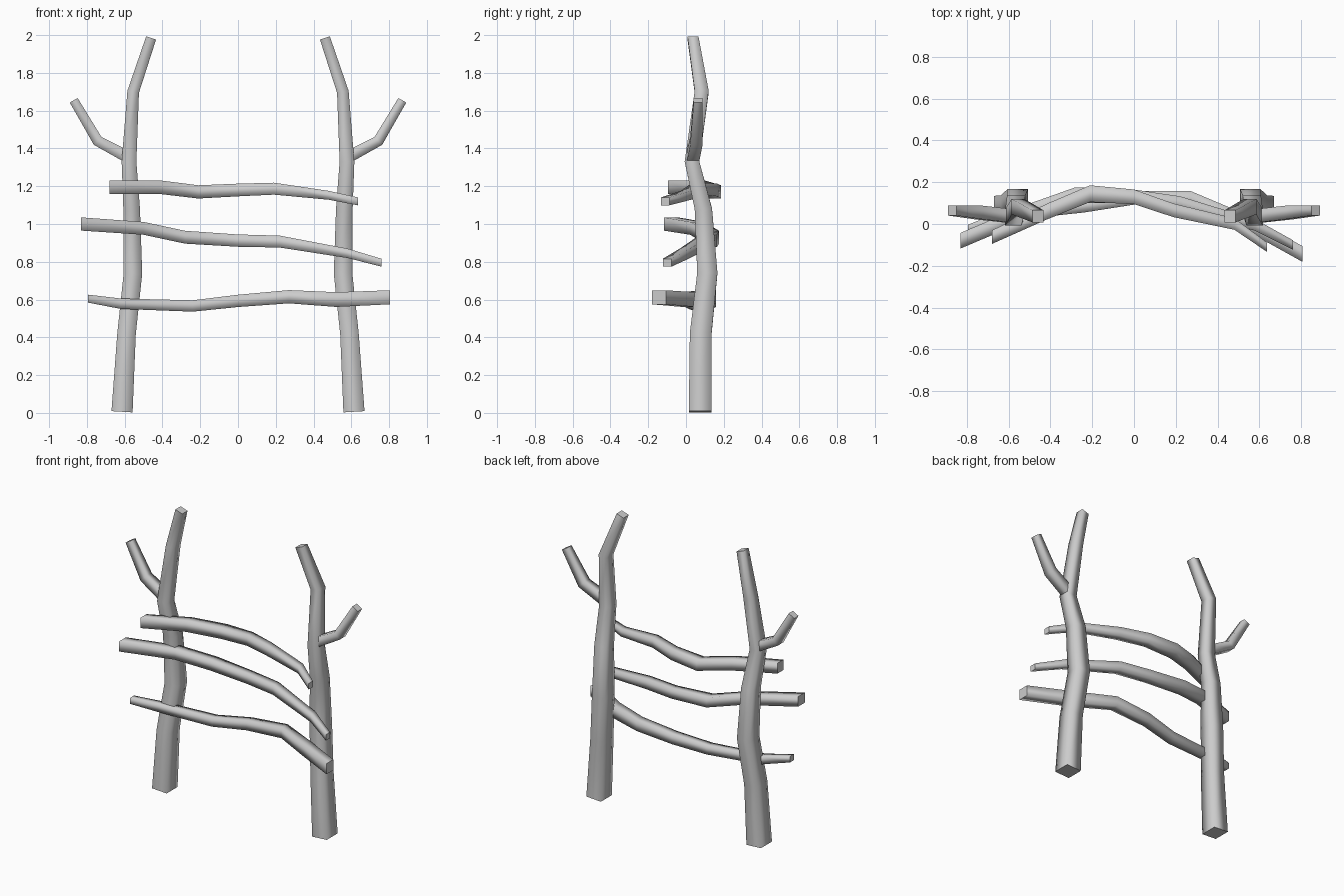
import bpy, bmesh
from mathutils import Vector


def stick(name, pts, lean=True, mirror=False):
    """Square-section stick through (x, y, z, width, depth) points.
    lean: sections tilt with the path in the xz plane; otherwise they stay in the yz plane."""
    s = -1 if mirror else 1
    P = [Vector((p[0] * s, p[1], p[2])) for p in pts]
    bm = bmesh.new()
    rings = []
    for i, p in enumerate(P):
        if lean:
            t = Vector((0, 0, 0))
            if i > 0:
                t += (P[i] - P[i - 1]).normalized()
            if i < len(P) - 1:
                t += (P[i + 1] - P[i]).normalized()
            u = Vector((t.z, 0, -t.x)).normalized()
            v = Vector((0, 1, 0))
        else:
            u, v = Vector((0, 1, 0)), Vector((0, 0, 1))
        w, d = pts[i][3] / 2, pts[i][4] / 2
        rings.append([bm.verts.new(p + u * a * w + v * b * d)
                      for a, b in ((-1, -1), (1, -1), (1, 1), (-1, 1))])
    for a, b in zip(rings, rings[1:]):
        for k in range(4):
            j = (k + 1) % 4
            bm.faces.new((a[k], a[j], b[j], b[k])).smooth = True
    # flat end caps with sharp rims
    for ring in (rings[0][::-1], rings[-1]):
        cap = bm.faces.new(ring)
        for e in cap.edges:
            e.smooth = False
    bmesh.ops.recalc_face_normals(bm, faces=bm.faces)
    me = bpy.data.meshes.new(name)
    bm.to_mesh(me)
    bm.free()
    ob = bpy.data.objects.new(name, me)
    bpy.context.collection.objects.link(ob)
    return ob


# Forked posts: trunk and side branch, mirrored left to right
trunk = [(-0.614, 0.075, 0.006, 0.112, 0.12),
         (-0.59, 0.078, 0.42, 0.098, 0.115),
         (-0.556, 0.113, 0.74, 0.098, 0.107),
         (-0.563, 0.092, 1.08, 0.088, 0.092),
         (-0.577, 0.032, 1.33, 0.078, 0.078),
         (-0.555, 0.083, 1.70, 0.062, 0.074),
         (-0.46, 0.037, 1.985, 0.055, 0.058)]
branch = [(-0.565, 0.035, 1.345, 0.065, 0.065),
          (-0.743, 0.055, 1.44, 0.058, 0.065),
          (-0.87, 0.064, 1.655, 0.048, 0.047)]
for side, flip in (("left", False), ("right", True)):
    stick(side + "_post", trunk, mirror=flip)
    stick(side + "_branch", branch, mirror=flip)

# Bowed rails
stick("top_rail", [(-0.68, -0.063, 1.195, 0.065, 0.072),
                   (-0.415, 0.06, 1.195, 0.075, 0.072),
                   (-0.21, 0.145, 1.17, 0.08, 0.07),
                   (0.0, 0.13, 1.18, 0.07, 0.067),
                   (0.19, 0.065, 1.187, 0.065, 0.063),
                   (0.48, 0.0, 1.152, 0.055, 0.047),
                   (0.635, -0.11, 1.12, 0.045, 0.042)], lean=False)
stick("middle_rail", [(-0.83, -0.08, 1.0, 0.075, 0.07),
                      (-0.5, 0.06, 0.977, 0.075, 0.068),
                      (-0.28, 0.138, 0.93, 0.075, 0.068),
                      (0.0, 0.132, 0.912, 0.065, 0.065),
                      (0.22, 0.1, 0.907, 0.065, 0.063),
                      (0.58, -0.005, 0.845, 0.055, 0.05),
                      (0.76, -0.1, 0.795, 0.045, 0.042)], lean=False)
stick("bottom_rail", [(-0.795, -0.025, 0.605, 0.042, 0.042),
                      (-0.62, 0.04, 0.578, 0.052, 0.055),
                      (-0.24, 0.085, 0.566, 0.06, 0.06),
                      (0.0, 0.125, 0.593, 0.065, 0.065),
                      (0.27, 0.123, 0.615, 0.07, 0.07),
                      (0.52, 0.015, 0.6, 0.075, 0.078),
                      (0.805, -0.143, 0.612, 0.075, 0.074)], lean=False)
